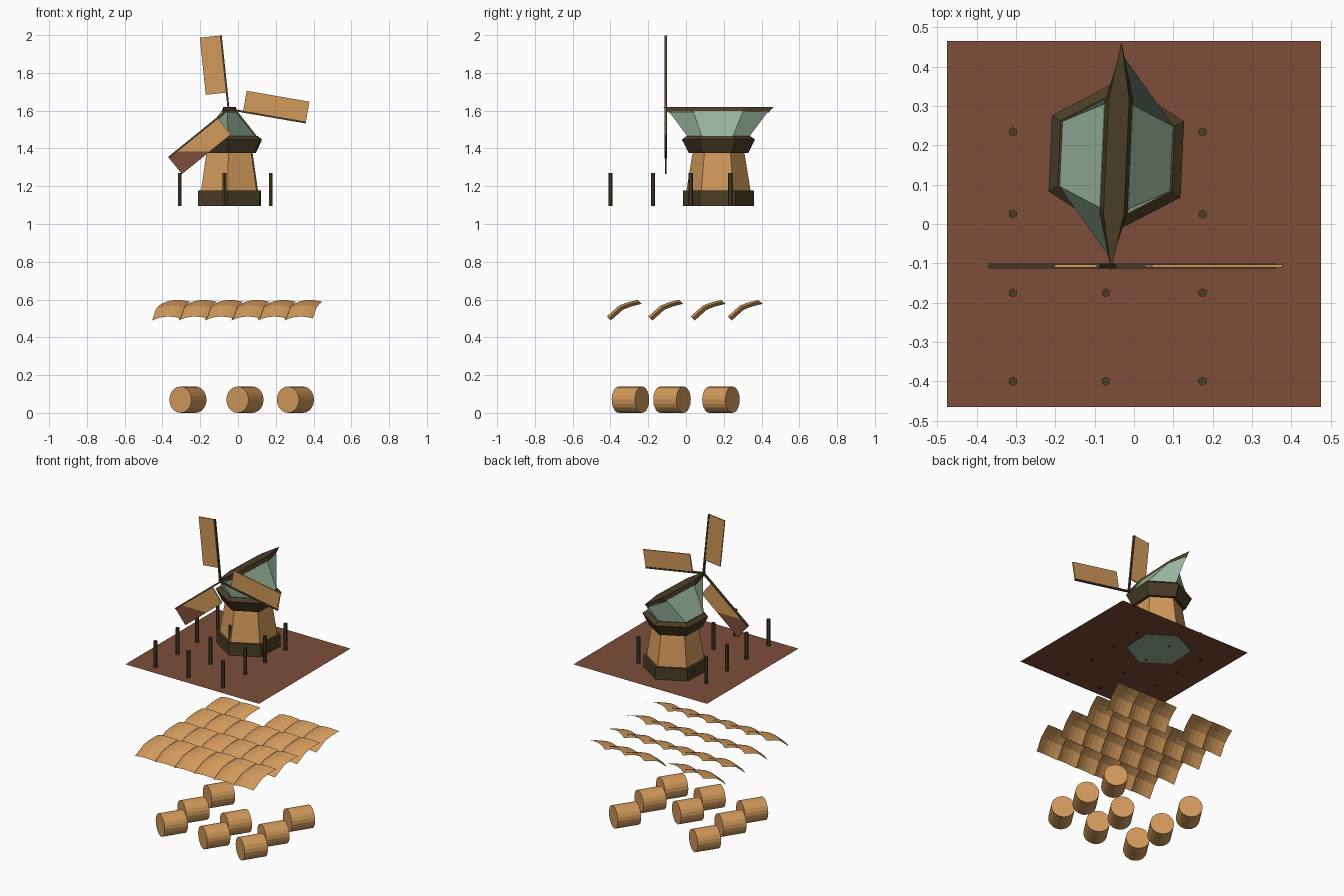
import bpy, bmesh
from math import sin, cos, pi, radians
from mathutils import Vector, Matrix

cube = bpy.data.objects.get("Cube")
if cube:
    bpy.data.objects.remove(cube, do_unlink=True)


def material(name, rgb):
    m = bpy.data.materials.new(name)
    m.use_nodes = True
    m.diffuse_color = (*rgb, 1)
    m.node_tree.nodes["Principled BSDF"].inputs["Base Color"].default_value = (*rgb, 1)
    return m


TAN = material("tan wood", (0.64, 0.32, 0.105))
DARK = material("dark timber", (0.068, 0.047, 0.019))
GREEN = material("sage green", (0.31, 0.45, 0.33))
EARTH = material("brown earth", (0.205, 0.076, 0.041))


def finish(name, bm, *mats, recalc=True):
    if recalc:
        bmesh.ops.recalc_face_normals(bm, faces=bm.faces)
    me = bpy.data.meshes.new(name)
    bm.to_mesh(me)
    bm.free()
    for m in mats:
        me.materials.append(m)
    ob = bpy.data.objects.new(name, me)
    bpy.context.collection.objects.link(ob)
    return ob


CENTRE = Vector((-0.045, 0.172, 0))
TURN = Matrix.Rotation(radians(-2.6), 3, 'Z')


def hex_loft(name, rings, mat, bottom=True, top=True, bottom_mat=None):
    """Stack six-sided rings given as (half width scale, half length, z)."""
    bm = bmesh.new()
    loops = []
    for rx, ry, z in rings:
        loop = []
        for k in range(6):
            a = pi / 6 + k * pi / 3
            p = TURN @ Vector((rx * cos(a), ry * sin(a), z)) + CENTRE
            loop.append(bm.verts.new(p))
        loops.append(loop)
    for low, high in zip(loops, loops[1:]):
        for k in range(6):
            n = (k + 1) % 6
            bm.faces.new((low[k], low[n], high[n], high[k]))
    if bottom:
        f = bm.faces.new(loops[0][::-1])
        f.material_index = 1 if bottom_mat else 0
    if top:
        bm.faces.new(loops[-1])
    mats = [mat] + ([bottom_mat] if bottom_mat else [])
    return finish(name, bm, *mats)


# Ground sheet
bm = bmesh.new()
bmesh.ops.create_grid(bm, x_segments=1, y_segments=1, size=1)
bmesh.ops.scale(bm, vec=(0.475, 0.465, 1), verts=bm.verts)
bmesh.ops.translate(bm, vec=(0, 0, 1.1), verts=bm.verts)
finish("ground_sheet", bm, EARTH, recalc=False)

# Mill tower, from the plinth up to the ridge
hex_loft("tower_base", [(0.188, 0.188, 1.096), (0.188, 0.188, 1.177)], DARK, bottom_mat=GREEN)
hex_loft("tower_wall", [(0.171, 0.171, 1.17), (0.137, 0.137, 1.38)], TAN)
hex_loft("eave_band", [(0.157, 0.157, 1.375), (0.194, 0.194, 1.447), (0.168, 0.168, 1.466)], DARK)
hex_loft("roof", [(0.164, 0.164, 1.464), (0.042, 0.264, 1.597)], GREEN)
hex_loft("roof_ridge", [(0.044, 0.266, 1.59), (0.03, 0.292, 1.62)], DARK)

# Fence posts in a grid
for x in (-0.308, -0.072, 0.174):
    for y in (-0.4, -0.175, 0.025, 0.234):
        bm = bmesh.new()
        bmesh.ops.create_cone(bm, cap_ends=True, segments=6, radius1=0.0115, radius2=0.0115,
                              depth=0.175, matrix=Matrix.Translation((x, y, 1.183)))
        finish("fence_post", bm, DARK)

# Rotor: each arm carries a sail on its anticlockwise side
HUB = Vector((-0.05, -0.107, 1.608))


def plank(name, angle, start, end, low, high, thick, *mats):
    bm = bmesh.new()
    bmesh.ops.create_cube(bm, size=1)
    bmesh.ops.scale(bm, vec=(end - start, thick, high - low), verts=bm.verts)
    bmesh.ops.translate(bm, vec=((start + end) / 2, 0, (low + high) / 2), verts=bm.verts)
    bmesh.ops.rotate(bm, matrix=Matrix.Rotation(-radians(angle), 3, 'Y'), verts=bm.verts)
    bmesh.ops.translate(bm, vec=HUB, verts=bm.verts)
    # Stained lower end of the sail
    if len(mats) > 1:
        stain = 1.385
        bmesh.ops.bisect_plane(bm, geom=bm.verts[:] + bm.edges[:] + bm.faces[:],
                               plane_co=(0, 0, stain), plane_no=(0, 0, 1))
        for f in bm.faces:
            f.material_index = int(f.calc_center_median().z < stain)
    finish(name, bm, *mats)


for angle, start, end in ((96, 0.088, 0.392), (-9.8, 0.078, 0.415), (219, 0.075, 0.408)):
    plank("sail_arm", angle, 0, end, -0.005, 0.005, 0.013, DARK)
    plank("sail", angle, start, end, 0.004, 0.112, 0.008, TAN, EARTH)

# Roof tiles: bent along their length, arched across
LENGTHWISE = ((0, 0.51), (0.065, 0.568), (0.11, 0.585), (0.163, 0.598))
DROPS = (1, 0.4, 0.08, 0, 0.15, 0.45)


def tile(x0, y0):
    bm = bmesh.new()
    rows = []
    for y, z in LENGTHWISE:
        row = []
        for i, d in enumerate(DROPS):
            x = x0 + 0.152 * i / (len(DROPS) - 1) + 0.3 * y
            row.append(bm.verts.new((x, y0 + y + 0.022 * d, z - 0.021 * d)))
        rows.append(row)
    for a, b in zip(rows, rows[1:]):
        for i in range(len(a) - 1):
            bm.faces.new((a[i], a[i + 1], b[i + 1], b[i]))
    finish("roof_tile", bm, TAN, recalc=False)


for r, y0 in enumerate((-0.42, -0.2, 0.024, 0.22)):
    for c in range(6):
        if (r, c) != (3, 2):
            tile(-0.455 + 0.14 * c, y0)

# Logs lying at an angle
for i, x in enumerate((-0.265, 0.037, 0.304)):
    for j, y in enumerate((-0.294, -0.074, 0.185)):
        if (i, j) == (1, 2):
            continue
        bm = bmesh.new()
        place = (Matrix.Translation((x, y, 0.07)) @ Matrix.Rotation(radians(-33), 4, 'Z')
                 @ Matrix.Rotation(pi / 2, 4, 'X'))
        bmesh.ops.create_cone(bm, cap_ends=True, segments=20, radius1=0.07, radius2=0.07,
                              depth=0.146, matrix=place)
        finish("log", bm, TAN)
